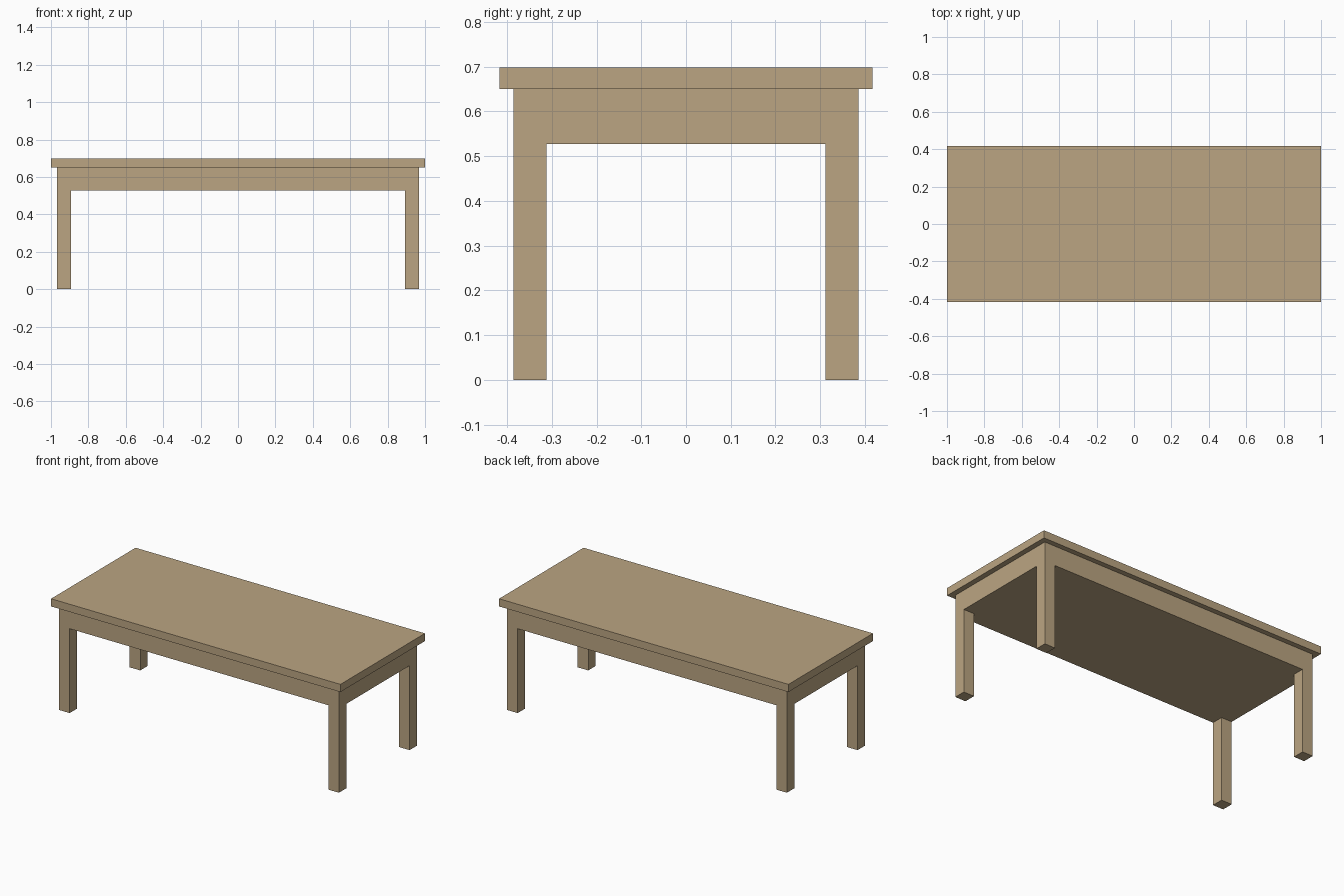
import bpy

if "Cube" in bpy.data.objects:
    bpy.data.objects.remove(bpy.data.objects["Cube"])

# One wood colour for the whole table
wood = bpy.data.materials.new("light_wood")
wood.diffuse_color = (0.497, 0.376, 0.223, 1)
wood.use_nodes = True
wood.node_tree.nodes["Principled BSDF"].inputs["Base Color"].default_value = wood.diffuse_color


def box(name, x0, x1, y0, y1, z0, z1):
    bpy.ops.mesh.primitive_cube_add(size=1, location=((x0 + x1) / 2, (y0 + y1) / 2, (z0 + z1) / 2))
    ob = bpy.context.object
    ob.name = name
    ob.scale = (x1 - x0, y1 - y0, z1 - z0)
    bpy.ops.object.transform_apply(location=False, rotation=False, scale=True)
    ob.data.materials.append(wood)
    return ob


TOP_X, TOP_Y = 1.0, 0.417        # half size of the top
OUT_X, OUT_Y = 0.967, 0.385      # outer faces of apron and legs
LEG = 0.073                      # leg thickness
Z_APRON, Z_TOP, Z_MAX = 0.527, 0.65, 0.698

# Overhanging slab and the solid apron under it
box("table_top", -TOP_X, TOP_X, -TOP_Y, TOP_Y, Z_TOP, Z_MAX)
box("apron", -OUT_X, OUT_X, -OUT_Y, OUT_Y, Z_APRON, Z_TOP)

# Four square legs flush with the apron corners
for sx, side in ((-1, "left"), (1, "right")):
    for sy, end in ((-1, "front"), (1, "back")):
        xs = sorted((sx * OUT_X, sx * (OUT_X - LEG)))
        ys = sorted((sy * OUT_Y, sy * (OUT_Y - LEG)))
        box(f"{end}_{side}_leg", *xs, *ys, 0, Z_APRON)
